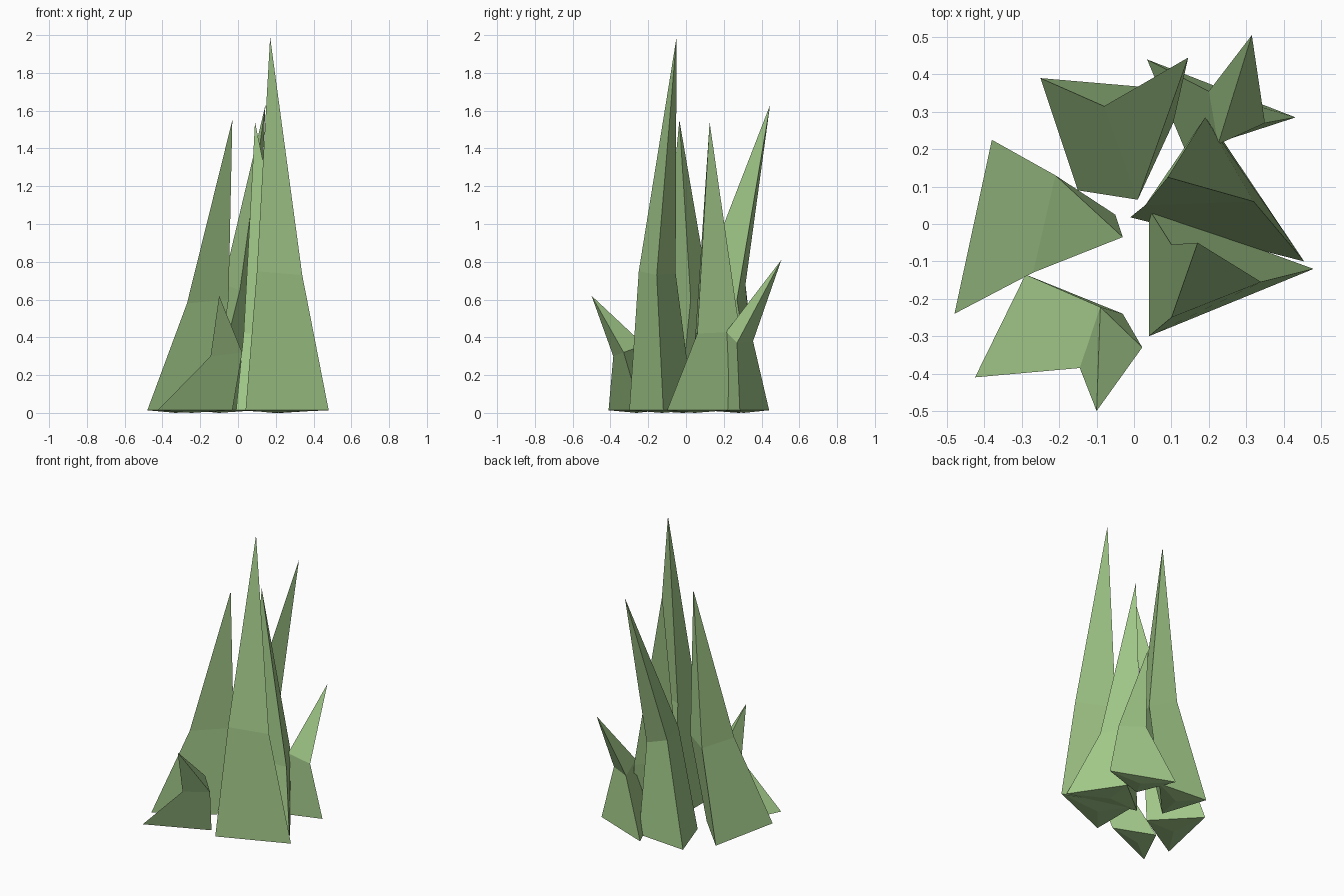
import bpy, bmesh
from mathutils import Vector

if "Cube" in bpy.data.objects:
    bpy.data.objects.remove(bpy.data.objects["Cube"])

green = bpy.data.materials.new("leaf_green")
green.diffuse_color = (0.36, 0.58, 0.25, 1)
green.use_nodes = True
green.node_tree.nodes["Principled BSDF"].inputs["Base Color"].default_value = green.diffuse_color


def blade(name, base, mid, tip):
    """Three-sided blade: base triangle, bend triangle, pointed tip."""
    bm = bmesh.new()
    b = [bm.verts.new((x, y, 0.014)) for x, y in base]
    m = [bm.verts.new(p) for p in mid]
    t = bm.verts.new(tip)
    c = sum((v.co for v in b), Vector()) / 3
    low = bm.verts.new((c.x, c.y, 0.0))  # slightly bulged underside
    for i in range(3):
        j = (i + 1) % 3
        bm.faces.new((b[i], b[j], m[j], m[i]))
        bm.faces.new((m[i], m[j], t))
        bm.faces.new((b[j], b[i], low))
    bmesh.ops.recalc_face_normals(bm, faces=bm.faces)
    me = bpy.data.meshes.new(name)
    bm.to_mesh(me)
    bm.free()
    me.materials.append(green)
    bpy.context.collection.objects.link(bpy.data.objects.new(name, me))


# Tallest blade, front right
blade("tall_blade", [(.04, -.30), (.48, -.12), (.04, .04)],
      [(.10, -.25, .75), (.34, -.155, .73), (.10, -.055, .74)], (.17, -.05, 1.99))
# Left blade
blade("left_blade", [(-.48, -.24), (-.13, -.035), (-.38, .225)],
      [(-.27, -.13, .58), (-.05, .025, .60), (-.21, .13, .59)], (-.03, -.035, 1.55))
# Back blade, leaning backwards
blade("back_blade", [(-.25, .39), (-.15, .09), (.10, .36)],
      [(-.08, .315, .68), (.01, .065, .65), (.105, .27, .60)], (.145, .445, 1.63))
# Right blade behind the tallest
blade("right_blade", [(.455, -.10), (.24, .22), (-.01, .018)],
      [(.32, .06, .42), (.19, .285, .43), (.03, .05, .42)], (.09, .125, 1.54))
# Short blade, front left
blade("short_front_blade", [(-.425, -.41), (-.03, -.24), (-.29, -.135)],
      [(-.145, -.385, .30), (.022, -.33, .32), (-.09, -.222, .36)], (-.10, -.50, .62))
# Short blade, back right
blade("short_back_blade", [(.432, .285), (.035, .44), (.14, .19)],
      [(.35, .27, .37), (.20, .355, .38), (.225, .213, .43)], (.315, .505, .81))
